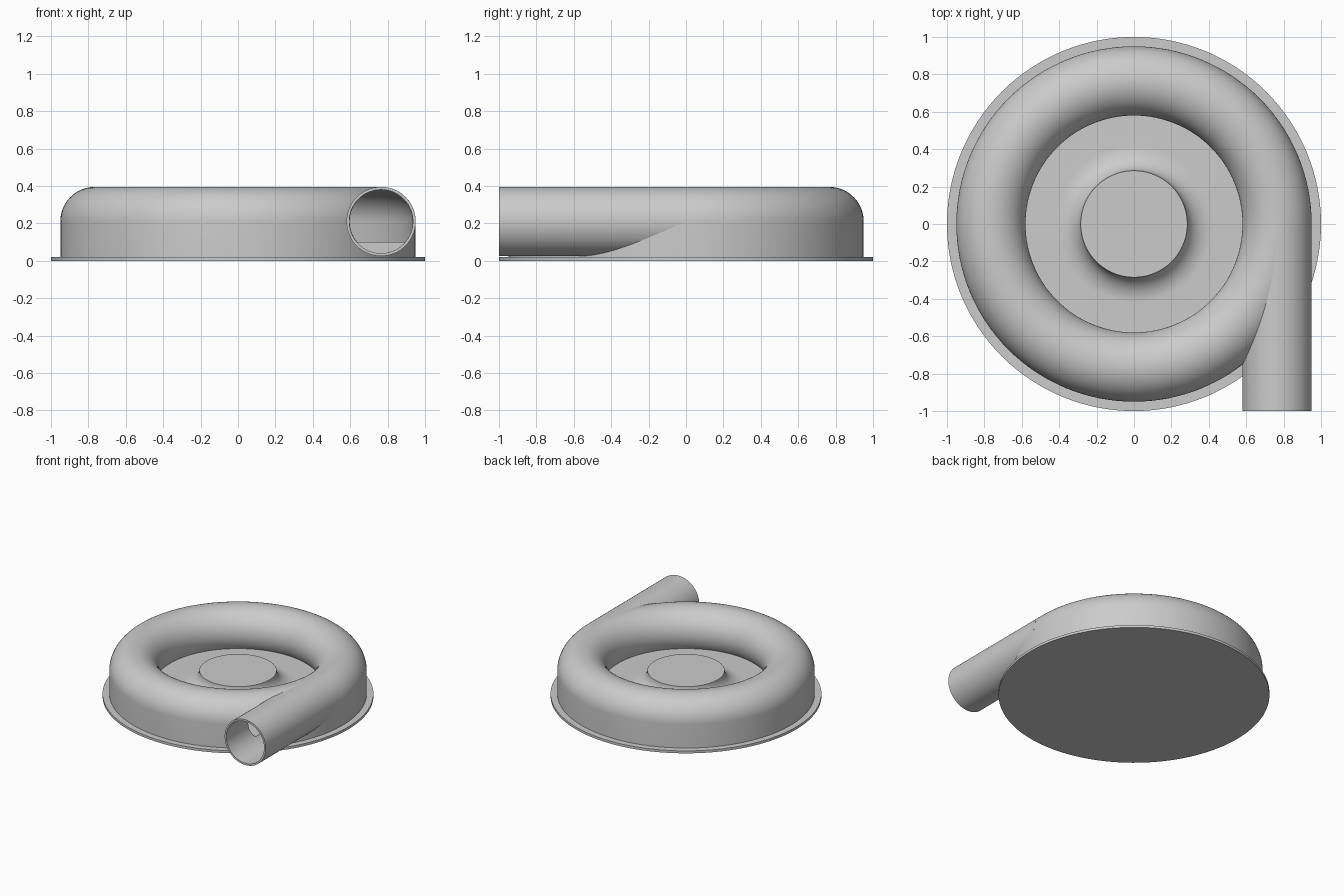
import bpy, bmesh
from math import sin, cos, pi, radians, sqrt

if "Cube" in bpy.data.objects:
    bpy.data.objects.remove(bpy.data.objects["Cube"])

# Main dimensions
RING_R, TUBE_R, BORE_R = 0.765, 0.185, 0.17
MID_Z, FLOOR_Z, PLATE_Z = 0.21, 0.10, 0.02
SEGMENTS = 128

grey = bpy.data.materials.new("light_grey")
grey.use_nodes = True
grey.diffuse_color = (0.6, 0.6, 0.6, 1)
grey.node_tree.nodes["Principled BSDF"].inputs["Base Color"].default_value = (0.6, 0.6, 0.6, 1)


def finish(name, bm):
    bmesh.ops.recalc_face_normals(bm, faces=bm.faces)
    mesh = bpy.data.meshes.new(name)
    bm.to_mesh(mesh)
    bm.free()
    mesh.materials.append(grey)
    ob = bpy.data.objects.new(name, mesh)
    bpy.context.collection.objects.link(ob)
    return ob


def lathe(name, profile, closed=False):
    """Revolve (radius, height) points around z."""
    bm = bmesh.new()
    verts = [bm.verts.new((r, 0, z)) for r, z in profile]
    edges = [bm.edges.new(pair) for pair in zip(verts, verts[1:])]
    if closed:
        edges.append(bm.edges.new((verts[-1], verts[0])))
    bmesh.ops.spin(bm, geom=verts + edges, axis=(0, 0, 1), cent=(0, 0, 0),
                   angle=2 * pi, steps=SEGMENTS, use_merge=True)
    bmesh.ops.remove_doubles(bm, verts=bm.verts, dist=0.0002)
    return finish(name, bm)


def rod(name, radius, y0, y1):
    """Solid cylinder along y on the outlet axis."""
    bm = bmesh.new()
    bmesh.ops.create_circle(bm, cap_ends=True, radius=radius, segments=64)
    for v in bm.verts:
        v.co = (RING_R + v.co.x, y0, MID_Z + v.co.y)
    out = bmesh.ops.extrude_face_region(bm, geom=bm.faces[:])
    for v in out["geom"]:
        if isinstance(v, bmesh.types.BMVert):
            v.co.y = y1
    return finish(name, bm)


def arc(radius, start, end, steps):
    angles = [start + (end - start) * i / steps for i in range(steps + 1)]
    return [(RING_R + radius * cos(a), MID_Z + radius * sin(a)) for a in angles]


def floor_angle(radius):
    """Angle at which a tube of this radius meets the floor on its inner side."""
    drop = (MID_Z - FLOOR_Z) / radius
    return pi + math_asin(drop)


def math_asin(s):
    from math import atan2
    return atan2(s, sqrt(1 - s * s))


def cut(ob, cutters):
    bpy.context.view_layer.objects.active = ob
    for c in cutters:
        mod = ob.modifiers.new("cut", "BOOLEAN")
        mod.operation, mod.solver, mod.object = "DIFFERENCE", "EXACT", c
        bpy.ops.object.modifier_apply(modifier=mod.name)


def smooth(ob):
    bpy.ops.object.select_all(action="DESELECT")
    ob.select_set(True)
    bpy.context.view_layer.objects.active = ob
    bpy.ops.object.shade_smooth_by_angle(angle=radians(30))


# Base plate
base_plate = lathe("base_plate", [(0, 0), (1, 0), (1, PLATE_Z), (0, PLATE_Z)])

# Casing: straight outer wall, rounded ring, floor and flared centre hub
HUB_R, FLARE_R = 0.285, 0.42
flare = [(FLARE_R - (FLARE_R - HUB_R) * sin(t), MID_Z - (MID_Z - FLOOR_Z) * cos(t))
         for t in [pi / 2 * (1 - i / 12) for i in range(12, -1, -1)]]
flare = [(FLARE_R - (FLARE_R - HUB_R) * sin(i * pi / 24),
          MID_Z - (MID_Z - FLOOR_Z) * cos(i * pi / 24)) for i in range(13)]
outer = RING_R + TUBE_R
casing = lathe("casing", [(0, PLATE_Z - 0.005), (outer, PLATE_Z - 0.005)]
               + arc(TUBE_R, 0, floor_angle(TUBE_R), 40) + flare + [(0, MID_Z)])

# Outlet pipe
outlet_pipe = rod("outlet_pipe", TUBE_R, -1, -0.02)

# Hollow passage: ring tunnel above the floor, and the pipe bore
inner = BORE_R - 0.002
tunnel = lathe("tunnel_cutter", [(RING_R + inner, FLOOR_Z)]
               + arc(inner, 0, floor_angle(inner), 40), closed=True)
bore = rod("bore_cutter", BORE_R, -1.1, -0.03)
for ob in (casing, outlet_pipe):
    cut(ob, (tunnel, bore))
for ob in (tunnel, bore):
    bpy.data.objects.remove(ob)

for ob in (base_plate, casing, outlet_pipe):
    smooth(ob)
